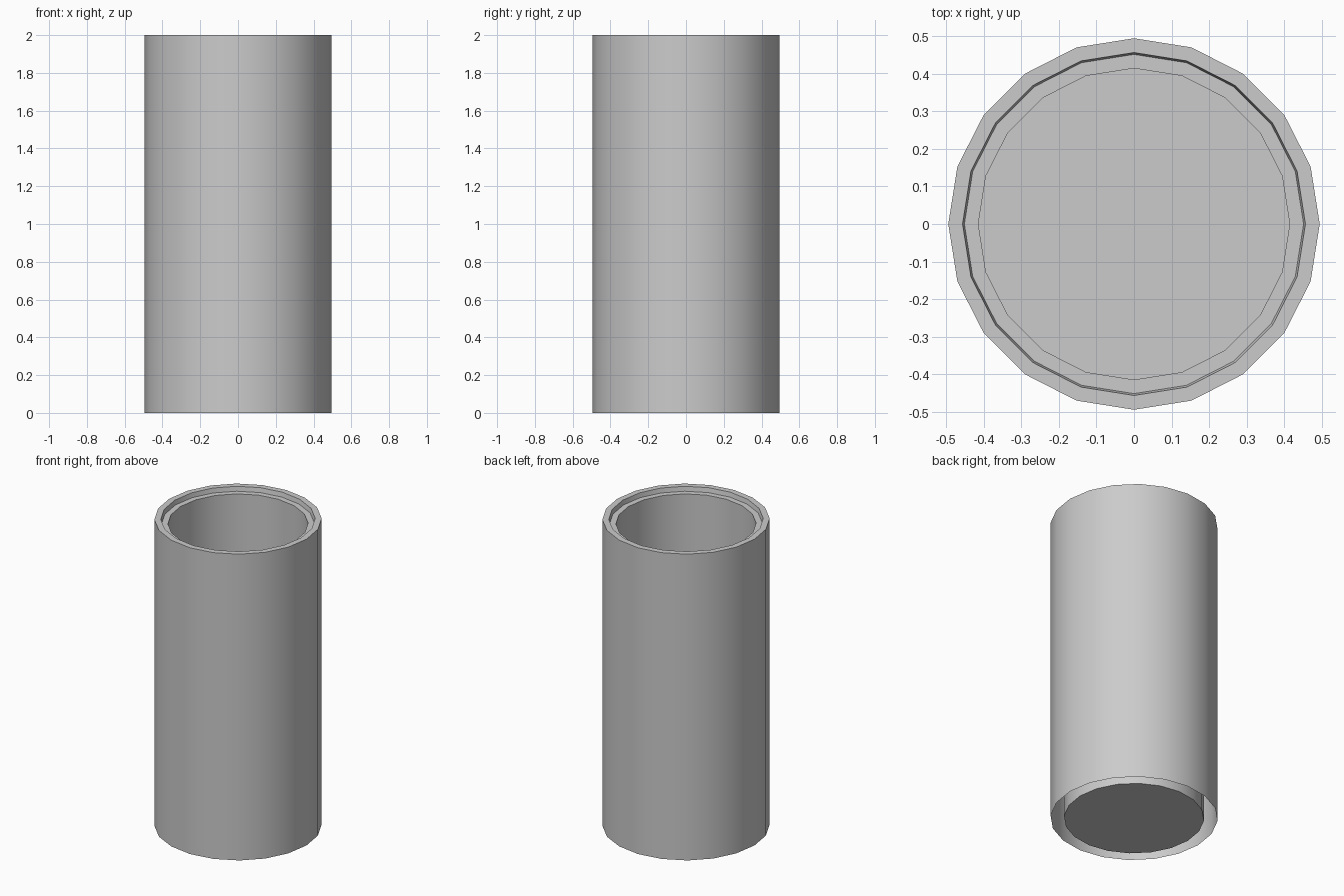
import bpy, bmesh
from math import cos, sin, tau

if "Cube" in bpy.data.objects:
    bpy.data.objects.remove(bpy.data.objects["Cube"])

SIDES = 20
# (radius, height) from the open outer base, over the stepped rim, down to the floor
PROFILE = [(0.495, 0.0), (0.495, 2.0), (0.457, 2.0), (0.452, 1.97),
           (0.415, 1.97), (0.415, 0.0)]


def ring(bm, r, z):
    return [bm.verts.new((r * cos(tau * i / SIDES), r * sin(tau * i / SIDES), z))
            for i in range(SIDES)]


# double-walled cup: walls and rim
bm = bmesh.new()
rings = [ring(bm, r, z) for r, z in PROFILE]
for a, b in zip(rings, rings[1:]):
    for i in range(SIDES):
        j = (i + 1) % SIDES
        bm.faces.new((a[i], a[j], b[j], b[i]))

# floor closes the inner wall; the gap between the walls stays open below
bm.faces.new(rings[-1])

mesh = bpy.data.meshes.new("cup")
bm.to_mesh(mesh)
bm.free()
cup = bpy.data.objects.new("cup", mesh)
bpy.context.collection.objects.link(cup)

# smooth round walls, crisp rim edges
bpy.context.view_layer.objects.active = cup
cup.select_set(True)
bpy.ops.object.shade_smooth_by_angle(angle=0.52)
